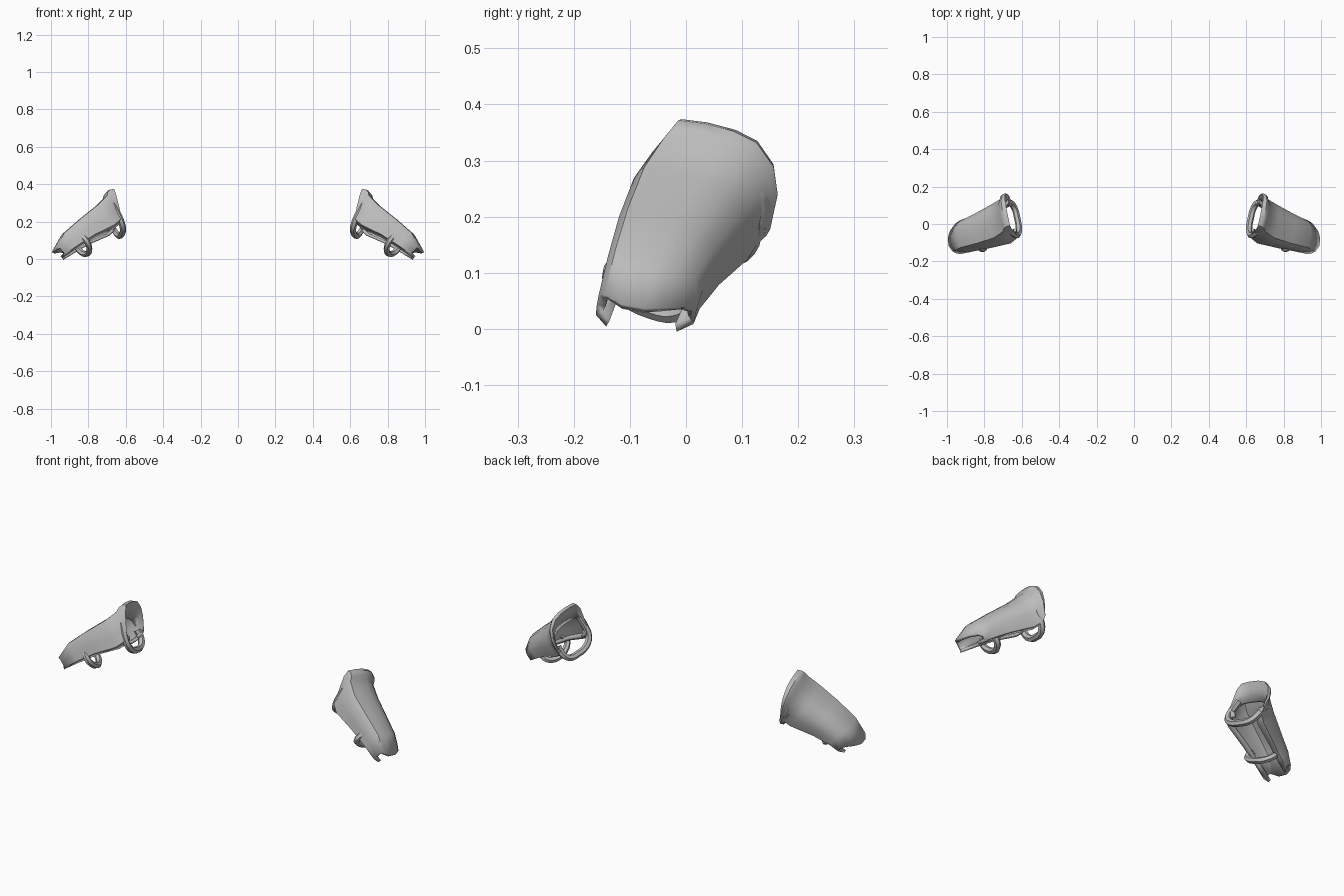
import bpy, bmesh
from mathutils import Vector

cube = bpy.data.objects.get("Cube")
if cube:
    bpy.data.objects.remove(cube)

grey = bpy.data.materials.new("plain_grey")
grey.use_nodes = True
tone = (0.5, 0.5, 0.5, 1)
grey.diffuse_color = tone
grey.node_tree.nodes["Principled BSDF"].inputs["Base Color"].default_value = tone

# Forearm frame: along the arm, across the plate, out of the plate
ORIGIN = Vector((0.68, 0.02, 0.25))
ALONG = Vector((0.763, -0.30, -0.57))
ACROSS = Vector((0.19, 0.95, -0.25))
OUT = Vector((0.61, 0.08, 0.78))


def place(along, across, out, side):
    p = ORIGIN + ALONG * along + ACROSS * across + OUT * out
    return Vector((p.x * side, p.y, p.z))


# Boxy arched cross-section with rims folded inward: (across, height)
ARCH = [(-.7, -.06), (-1, .03), (-1, .4), (-.98, .76), (-.83, .96), (-.4, 1), (.1, 1),
        (.5, .94), (.85, .72), (1, .42), (.98, 0), (.72, -.06)]

# Stations from folded cuff lining, over the flared lip, to the wrist:
# along, front edge, back edge, rim height, top height, bow, skew
PLATE = [(.02, -.066, .112, -.06, .03, -.02, 0),
         (-.002, -.07, .122, -.052, .07, -.05, 0),
         (-.012, -.078, .136, -.05, .09, -.066, 0),
         (-.008, -.08, .141, -.055, .102, -.05, 0),
         (0, -.085, .137, -.065, .098, -.037, 0),
         (.012, -.094, .127, -.075, .084, -.03, 0),
         (.06, -.105, .122, -.08, .072, 0, 0),
         (.18, -.095, .104, -.056, .068, 0, 0),
         (.3, -.08, .096, -.046, .06, 0, .01),
         (.395, -.07, .1, -.042, .02, 0, .025)]


def finish(obj):
    obj.data.materials.append(grey)
    bpy.ops.object.select_all(action="DESELECT")
    obj.select_set(True)
    bpy.context.view_layer.objects.active = obj
    bpy.ops.object.shade_smooth_by_angle(angle=0.7)


def shell(name, stations, side, thickness):
    bm = bmesh.new()
    rows = []
    for along, front, back, rim, top, bow, skew in stations:
        mid, half = (front + back) / 2, (back - front) / 2
        rows.append([bm.verts.new(place(along + bow * h - skew * (s + 2 * s * s),
                                        mid + s * half, rim + h * (top - rim), side))
                     for s, h in ARCH])
    for a, b in zip(rows, rows[1:]):
        for j in range(len(ARCH) - 1):
            bm.faces.new((a[j], b[j], b[j + 1], a[j + 1]))
    # Keep the outside facing away from the arm
    if side < 0:
        bmesh.ops.reverse_faces(bm, faces=bm.faces[:])
    mesh = bpy.data.meshes.new(name)
    bm.to_mesh(mesh)
    bm.free()
    obj = bpy.data.objects.new(name, mesh)
    bpy.context.collection.objects.link(obj)
    solid = obj.modifiers.new("thickness", "SOLIDIFY")
    solid.thickness, solid.offset = thickness, -1
    finish(obj)


# U-shaped straps under the arm: along, across, out
ELBOW = [(-.015, -.07, .02), (.0, -.078, -.04), (.012, -.07, -.09), (.02, -.03, -.122),
         (.022, .03, -.128), (.02, .085, -.118), (.012, .11, -.08), (.01, .108, -.04)]
WRIST = [(.232, -.075, -.025), (.234, -.085, -.055), (.236, -.055, -.09),
         (.24, .0, -.103), (.245, .045, -.093), (.248, .07, -.065), (.25, .07, -.035)]


def strap(name, path, side, radius):
    curve = bpy.data.curves.new(name, "CURVE")
    curve.dimensions = "3D"
    curve.bevel_depth = radius
    curve.bevel_resolution = 1
    curve.resolution_u = 3
    curve.use_fill_caps = True
    line = curve.splines.new("BEZIER")
    line.bezier_points.add(len(path) - 1)
    for knot, p in zip(line.bezier_points, path):
        knot.co = place(*p, side)
        knot.handle_left_type = knot.handle_right_type = "AUTO"
    helper = bpy.data.objects.new(name, curve)
    bpy.context.collection.objects.link(helper)
    bpy.context.view_layer.update()
    mesh = bpy.data.meshes.new_from_object(
        helper.evaluated_get(bpy.context.evaluated_depsgraph_get()))
    bpy.data.objects.remove(helper)
    obj = bpy.data.objects.new(name, mesh)
    bpy.context.collection.objects.link(obj)
    mesh.materials.clear()
    finish(obj)


for label, side in (("left", 1), ("right", -1)):
    shell(label + "_forearm_plate", PLATE, side, 0.016)
    strap(label + "_elbow_strap", ELBOW, side, 0.017)
    strap(label + "_wrist_strap", WRIST, side, 0.016)
